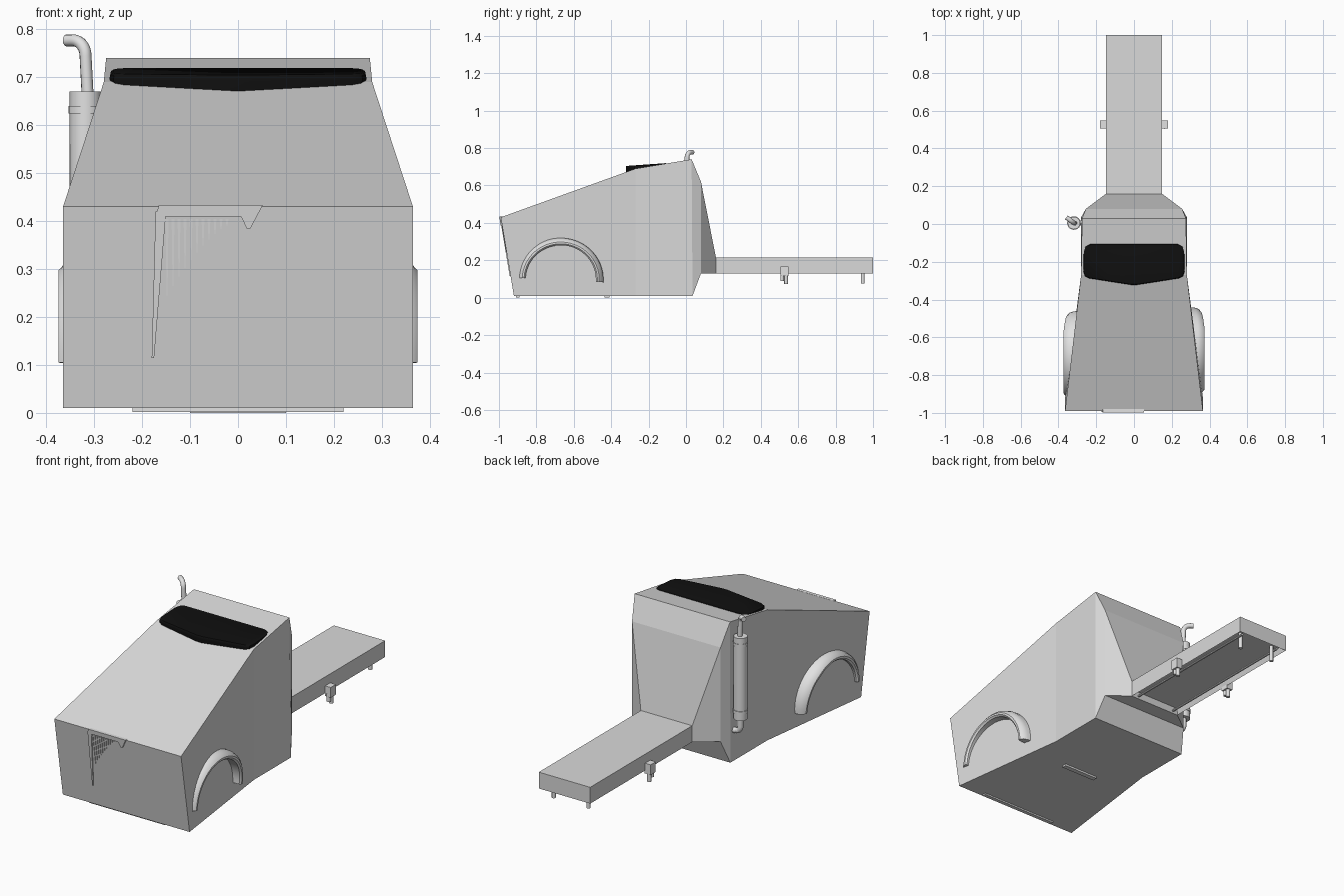
import bpy, bmesh
from math import sin, cos, pi, radians
from mathutils import Vector

cube = bpy.data.objects.get("Cube")
if cube:
    bpy.data.objects.remove(cube, do_unlink=True)


def material(name, value):
    m = bpy.data.materials.new(name)
    m.use_nodes = True
    colour = (value, value, value, 1)
    m.diffuse_color = colour
    m.node_tree.nodes["Principled BSDF"].inputs["Base Color"].default_value = colour
    return m


PAINT = material("light grey paint", 0.7)
TRIM = material("pale metal", 0.76)
BLACK = material("black", 0.005)


def finish(ob, mat, smooth):
    ob.data.materials.clear()
    ob.data.materials.append(mat)
    if smooth:
        bpy.ops.object.select_all(action='DESELECT')
        ob.select_set(True)
        bpy.context.view_layer.objects.active = ob
        bpy.ops.object.shade_smooth_by_angle(angle=radians(40))
    return ob


def loft(name, rings, mat, smooth=False):
    """Skin a list of equal-length point rings and cap both ends."""
    bm = bmesh.new()
    rows = [[bm.verts.new(p) for p in ring] for ring in rings]
    n = len(rows[0])
    for a, b in zip(rows, rows[1:]):
        for i in range(n):
            j = (i + 1) % n
            bm.faces.new((a[i], a[j], b[j], b[i]))
    bm.faces.new(rows[0])
    bm.faces.new(rows[-1])
    bmesh.ops.recalc_face_normals(bm, faces=bm.faces)
    me = bpy.data.meshes.new(name)
    bm.to_mesh(me)
    bm.free()
    ob = bpy.data.objects.new(name, me)
    bpy.context.collection.objects.link(ob)
    return finish(ob, mat, smooth)


def box(name, x, y, z, mat):
    ring = lambda h: [(x[0], y[0], h), (x[1], y[0], h), (x[1], y[1], h), (x[0], y[1], h)]
    return loft(name, [ring(z[0]), ring(z[1])], mat)


def tube(name, points, radius, mat=TRIM, sides=12):
    """Sweep a circle along a path."""
    pts = [Vector(p) for p in points]
    rings = []
    for i, p in enumerate(pts):
        d = (pts[min(i + 1, len(pts) - 1)] - pts[max(i - 1, 0)]).normalized()
        u = d.cross(Vector((0.6, 0.8, 0) if abs(d.z) > 0.5 or d.x * d.y < 0 else (0, 0, 1))).normalized()
        v = d.cross(u)
        rings.append([p + radius * (u * cos(2 * pi * k / sides) + v * sin(2 * pi * k / sides))
                      for k in range(sides)])
    return loft(name, rings, mat, True)


# cab: sections given as half width, then bottom (y, z) and top (y, z)
sections = [
    (0.365, 0.365, (-0.92, 0.01), (-0.99, 0.43)),
    (0.28, 0.28, (-0.27, 0.01), (-0.27, 0.69)),
    (0.28, 0.275, (0.035, 0.01), (0.03, 0.74)),
    (0.255, 0.255, (0.08, 0.13), (0.08, 0.62)),
    (0.148, 0.148, (0.16, 0.13), (0.16, 0.215)),
]
loft("cab", [[(-wb, *b), (wb, *b), (wt, *t), (-wt, *t)] for wb, wt, b, t in sections], PAINT)

# rear deck with a recessed underside
deck = box("deck", (-0.148, 0.148), (0.16, 1.0), (0.13, 0.215), PAINT)
bm = bmesh.new()
bm.from_mesh(deck.data)
under = [f for f in bm.faces if f.normal.z < -0.9]
bmesh.ops.inset_region(bm, faces=under, thickness=0.014)
bmesh.ops.translate(bm, verts=under[0].verts, vec=(0, 0, 0.03))
bm.to_mesh(deck.data)
bm.free()

# fittings below the deck
for s, side in ((1, "left"), (-1, "right")):
    tube(side + "_deck_rail", [(s * 0.112, 0.17, 0.138), (s * 0.112, 0.975, 0.138)], 0.006, sides=8)
    tube(side + "_rear_peg", [(s * 0.1, 0.945, 0.17), (s * 0.1, 0.945, 0.075)], 0.01)
    box(side + "_hook_body", sorted((s * 0.146, s * 0.18)), (0.506, 0.548), (0.115, 0.168), TRIM)
    for k, (y, low) in enumerate(((0.514, 0.09), (0.535, 0.073))):
        tube(f"{side}_hook_prong_{k + 1}", [(s * 0.163, y, 0.13), (s * 0.163, y, low)], 0.01)

# windscreen: a shallow rounded visor over the roof crease
half = [(0.235, -0.105), (0.257, -0.116), (0.267, -0.145), (0.268, -0.25),
        (0.26, -0.276), (0.24, -0.287), (0.1, -0.309), (0.015, -0.322)]
outline = half + [(-x, y) for x, y in reversed(half)]


def visor_ring(scale, drop):
    pts = [(x * scale, -0.21 + (y + 0.21) * scale) for x, y in outline]
    return [(x, y, 0.7195 + (y + 0.105) * 0.07 - drop) for x, y in pts]


loft("windscreen", [visor_ring(*p) for p in ((0.97, 0), (0.993, 0.004), (1, 0.012), (0.98, 0.037))],
     BLACK, True)

# wheel arches
for s, side in ((1, "left"), (-1, "right")):
    rings = []
    steps = 28
    for i in range(steps + 1):
        t = i / steps
        a = radians(-4 + 182 * t)
        edge = 0.352 + 0.022 * min(1, t * 3)
        profile = [(0.25, 0.188), (edge - 0.008, 0.188), (edge, 0.196), (edge, 0.206),
                   (edge - 0.012, 0.22), (edge - 0.035, 0.228), (0.25, 0.23)]
        rings.append([(s * x, (-0.67 if s > 0 else -0.69) + r * cos(a), 0.098 + r * 0.97 * sin(a))
                      for x, r in profile])
    loft(side + "_wheel_arch", rings, TRIM, True)

# exhaust: inlet elbow, silencer with bands, stack curving outwards
X, Y = -0.318, 0.005
tube("exhaust_silencer", [(X, Y, 0.24), (X, Y, 0.67)], 0.033, sides=20)
for k, z in enumerate((0.275, 0.625)):
    tube(f"silencer_band_{k + 1}", [(X, Y, z), (X, Y, z + 0.015)], 0.036, sides=20)


def bend(cx, cz, r, start, end, out):
    angles = [radians(start + (end - start) * i / 8) for i in range(9)]
    return [(X + (cx + r * cos(a)) * out[0], Y + (cx + r * cos(a)) * out[1], cz + r * sin(a))
            for a in angles]


tube("exhaust_stack", [(X + 0.005, Y, 0.65)] + bend(0.032, 0.745, 0.032, 180, 90, (-0.8, 0.6))
     + [(X - 0.04, Y + 0.03, 0.777)], 0.0125)
tube("exhaust_inlet", [(X, Y, 0.25)] + bend(0.03, 0.2, 0.03, 180, 270, (1, 0)) + [(-0.26, Y, 0.17)], 0.014)


# front grille fragment lying on the sloping nose
def nose_strip(name, top, bottom, proud=0.005):
    """Taper from top (x0, x1, z) to bottom (x0, x1, z)."""
    rings = []
    for x0, x1, z in (top, bottom):
        y = -0.92 - (z - 0.01) / 6
        rings.append([(x0, y - proud, z), (x1, y - proud, z), (x1, y + 0.01, z), (x0, y + 0.01, z)])
    return loft(name, rings, TRIM)


nose_strip("grille_top_bar", (-0.165, 0.05, 0.434), (-0.172, 0.02, 0.41), 0.007)
nose_strip("grille_side_bar", (-0.172, -0.15, 0.42), (-0.18, -0.175, 0.115))
nose_strip("grille_badge", (-0.005, 0.052, 0.434), (0.018, 0.026, 0.385), 0.008)
for i in range(11):
    x = -0.148 + i * 0.0125
    nose_strip(f"grille_slat_{i + 1}", (x - 0.003, x + 0.003, 0.404),
               (x - 0.001, x + 0.001, 0.395 - 0.15 * (1 - i / 11) ** 1.5), 0.003)

# narrow strips under the cab
box("front_under_strip", (-0.22, 0.22), (-0.91, -0.89), (0.002, 0.012), TRIM)
box("middle_under_strip", (-0.1, 0.1), (-0.435, -0.41), (0, 0.012), TRIM)
